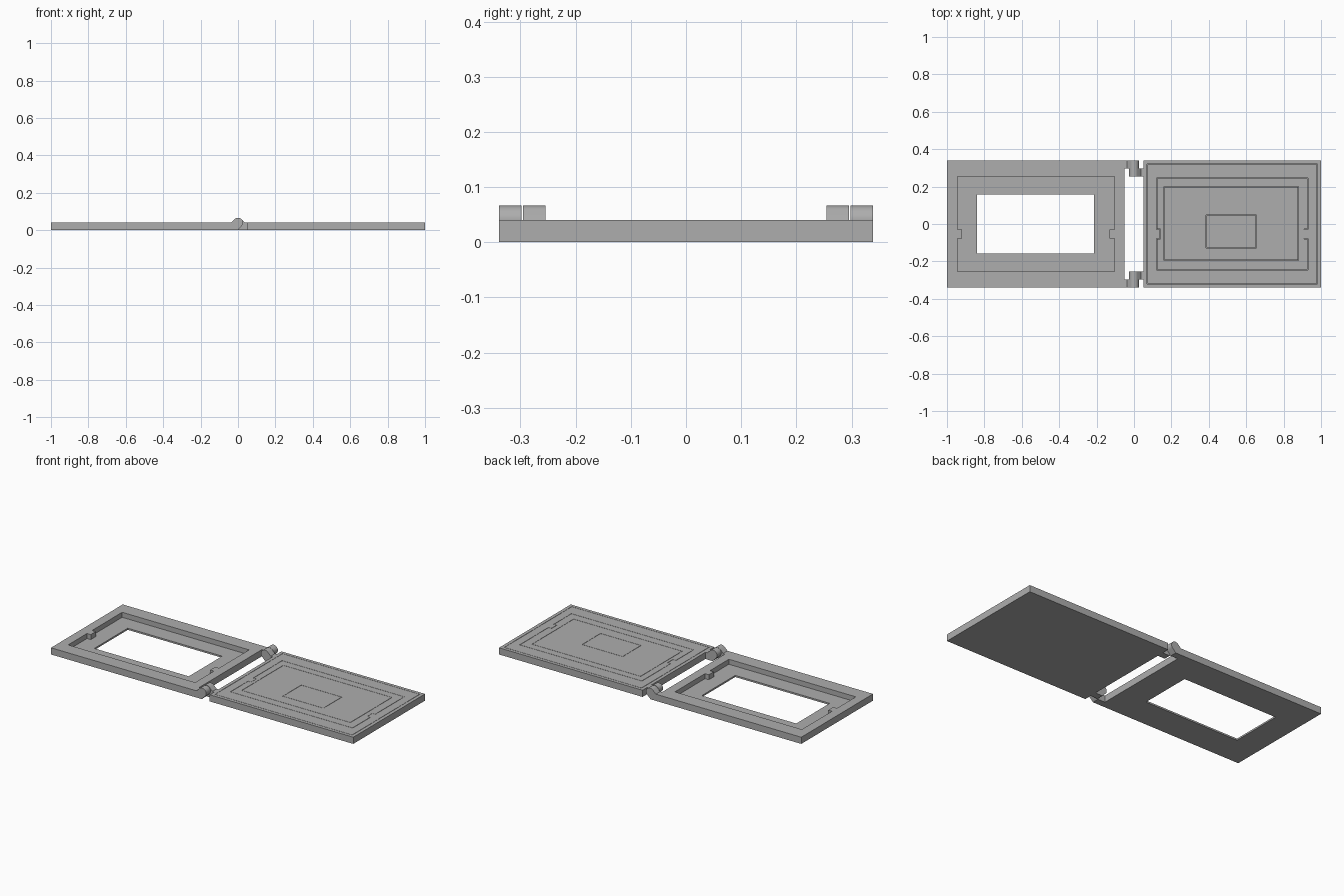
import bpy, bmesh, math

if "Cube" in bpy.data.objects:
    bpy.data.objects.remove(bpy.data.objects["Cube"])

H = 0.04        # plate thickness
HALF_Y = 0.339  # half depth of both plates

grey = bpy.data.materials.new("plain grey")
grey.diffuse_color = (0.42, 0.42, 0.42, 1)
grey.use_nodes = True
grey.node_tree.nodes["Principled BSDF"].inputs["Base Color"].default_value = grey.diffuse_color


def new_object(name, bm):
    bmesh.ops.recalc_face_normals(bm, faces=bm.faces)
    me = bpy.data.meshes.new(name)
    bm.to_mesh(me)
    bm.free()
    me.materials.append(grey)
    ob = bpy.data.objects.new(name, me)
    bpy.context.collection.objects.link(ob)
    return ob


def prism(name, loop, lo, hi, place=lambda a, b, c: (a, b, c)):
    """Extrude a closed 2D outline from lo to hi."""
    bm = bmesh.new()
    low, top = [[bm.verts.new(place(a, b, c)) for a, b in loop] for c in (lo, hi)]
    bm.faces.new(low)
    bm.faces.new(top)
    n = len(loop)
    for i in range(n):
        j = (i + 1) % n
        bm.faces.new((low[i], low[j], top[j], top[i]))
    return new_object(name, bm)


def ring(name, outer, inner, lo, hi):
    """Thin closed wall between two matching outlines."""
    bm = bmesh.new()
    L = [[bm.verts.new((x, y, z)) for x, y in loop]
         for loop, z in ((outer, lo), (outer, hi), (inner, hi), (inner, lo))]
    n = len(outer)
    for k in range(4):
        a, b = L[k], L[(k + 1) % 4]
        for i in range(n):
            j = (i + 1) % n
            bm.faces.new((a[i], a[j], b[j], b[i]))
    return new_object(name, bm)


def rect(x0, x1, y0, y1, notch=0.0, e=0.0):
    """Rectangle inset by e, with optional inward notches on both short sides."""
    x0, x1, y0, y1 = x0 + e, x1 - e, y0 + e, y1 - e
    if not notch:
        return [(x0, y0), (x1, y0), (x1, y1), (x0, y1)]
    a, b = -0.077 - e, -0.03 + e
    return [(x0, y0), (x1, y0), (x1, a), (x1 - notch, a), (x1 - notch, b), (x1, b),
            (x1, y1), (x0, y1), (x0, b), (x0 + notch, b), (x0 + notch, a), (x0, a)]


def cut(ob, cutter):
    cutter.hide_render = True
    m = ob.modifiers.new("cut", 'BOOLEAN')
    m.operation = 'DIFFERENCE'
    m.solver = 'EXACT'
    m.object = cutter
    bpy.context.view_layer.objects.active = ob
    bpy.ops.object.modifier_apply(modifier=m.name)
    bpy.data.objects.remove(cutter)


# Left plate: frame with a notched recess and an open window
frame = prism("window_frame", rect(-1, -0.05, -HALF_Y, HALF_Y), 0, H)
cut(frame, prism("recess_cutter", rect(-0.945, -0.105, -0.255, 0.255, 0.025), 0.01, 0.1))
cut(frame, prism("window_cutter", rect(-0.84, -0.215, -0.158, 0.158), -0.1, 0.1))

# Right plate: solid lid with nested hairline slits
lid = prism("lid", rect(0.05, 1, -HALF_Y, HALF_Y), 0, H)
slits = [(0.07, 0.98, -0.32, 0.32, 0), (0.12, 0.93, -0.245, 0.245, 0.02),
         (0.16, 0.88, -0.195, 0.2, 0), (0.385, 0.655, -0.128, 0.048, 0)]
for s in slits:
    cut(lid, ring("slit_cutter", rect(*s), rect(*s, e=0.002), 0.01, 0.1))

# Hinge knuckle outline: round barrel with sloped arm reaching back to its plate
R, CZ, N = 0.0265, 0.04, 24
barrel = [(R * math.cos(t), CZ + R * math.sin(t))
          for t in (math.radians(-45 + 180 * i / N) for i in range(N + 1))]
k = R * math.sqrt(2)
profile = [(-0.05, 0), (k - CZ, 0)] + barrel + [(-k, CZ), (-0.05, CZ)]

# Outer knuckles carry the frame, inner knuckles carry the lid
for side, label in ((1, "back"), (-1, "front")):
    for d, y0, y1, part in ((1, 0.298, HALF_Y, "frame"), (-1, 0.255, 0.2955, "lid")):
        ob = prism(f"{label}_{part}_knuckle", profile, y0, y1,
                   lambda a, b, c: (a * d, c * side, b))
        bpy.ops.object.select_all(action='DESELECT')
        ob.select_set(True)
        bpy.context.view_layer.objects.active = ob
        bpy.ops.object.shade_smooth_by_angle(angle=math.radians(30))
